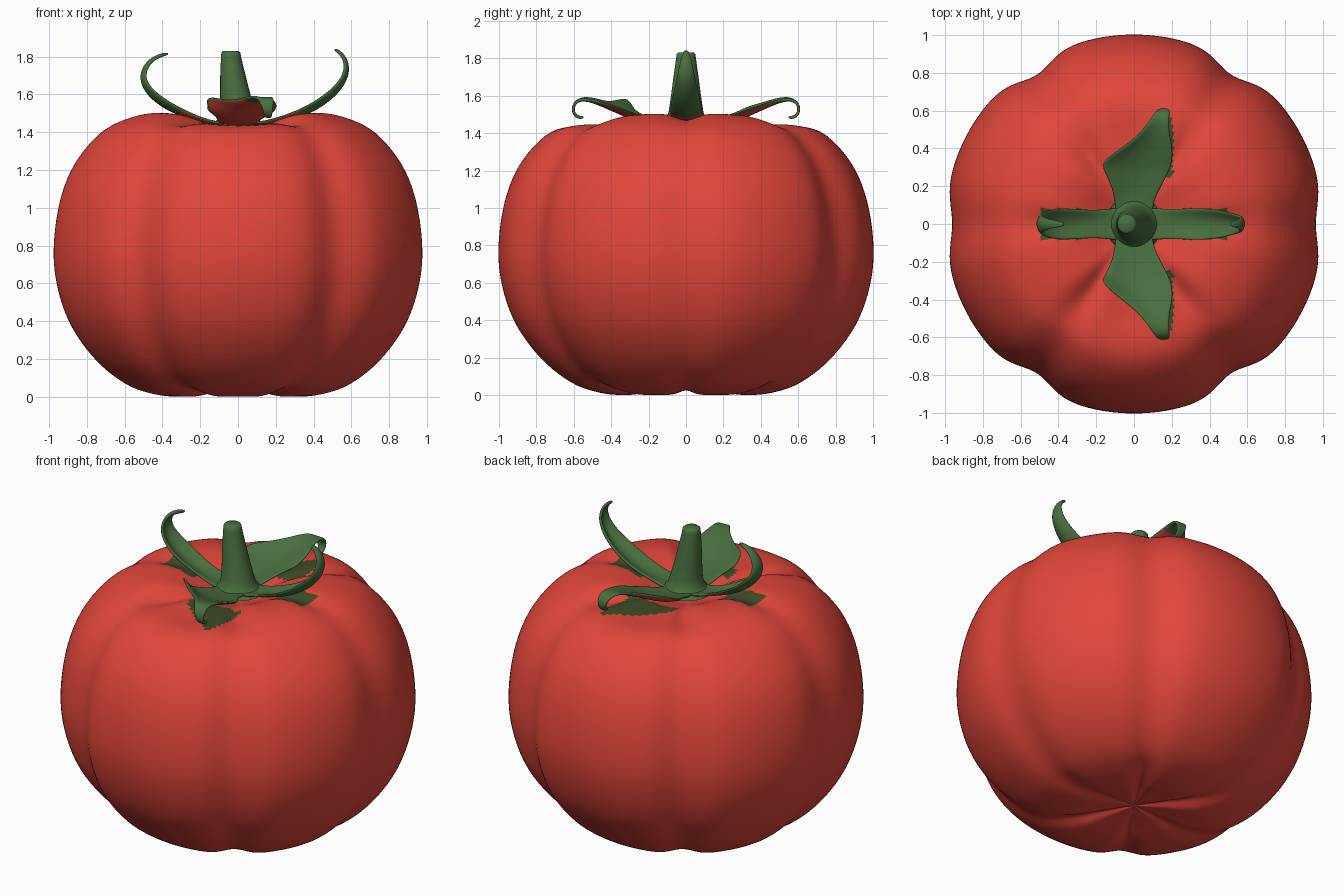
import bpy, bmesh, math
from mathutils import Vector

if "Cube" in bpy.data.objects:
    bpy.data.objects.remove(bpy.data.objects["Cube"])


def material(name, rgb):
    m = bpy.data.materials.new(name)
    m.diffuse_color = (*rgb, 1)
    m.use_nodes = True
    m.node_tree.nodes["Principled BSDF"].inputs["Base Color"].default_value = m.diffuse_color
    return m


RED = material("tomato red", (0.76, 0.062, 0.043))
GREEN = material("leaf green", (0.066, 0.158, 0.049))
OLIVE = material("dark olive", (0.048, 0.072, 0.02))


def finish(name, bm, mats):
    me = bpy.data.meshes.new(name)
    for f in bm.faces:
        f.smooth = True
    bm.to_mesh(me)
    bm.free()
    for m in mats:
        me.materials.append(m)
    ob = bpy.data.objects.new(name, me)
    bpy.context.collection.objects.link(ob)
    return ob


def spline(pts, n):
    """Catmull-Rom resampling of a 2D profile, n steps per span."""
    p = [Vector(q) for q in pts]
    p = [p[0]] + p + [p[-1]]
    out = []
    for i in range(1, len(p) - 2):
        a, b, c, d = p[i - 1:i + 3]
        for k in range(n):
            t = k / n
            out.append(0.5 * (2 * b + (c - a) * t + (2 * a - 5 * b + 4 * c - d) * t * t
                              + (3 * b - a - 3 * c + d) * t ** 3))
    out.append(p[-1])
    return out


def skin_rings(bm, rings):
    for a, b in zip(rings, rings[1:]):
        n = len(a)
        for i in range(n):
            bm.faces.new((a[i], b[i], b[(i + 1) % n], a[(i + 1) % n]))


# Fruit: turned profile with six lobes divided by grooves
PROFILE = [(0.015, 1.38), (.1, 1.39), (.2, 1.43), (.32, 1.48), (.45, 1.503), (.6, 1.475), (.75, 1.395),
           (.89, 1.23), (.97, 1.03), (1.003, .78), (.98, .57), (.905, .37), (.77, .19), (.61, .065),
           (.46, .012), (.32, .0), (.2, .015), (.015, .04)]
GROOVES = [(0, .04, .16), (57, .06, .15), (123, .06, .15), (180, .04, .16), (237, .06, .15), (303, .06, .15)]


def groove(th):
    g = 0
    for deg, depth, width in GROOVES:
        d = (th - math.radians(deg) + math.pi) % (2 * math.pi) - math.pi
        g += depth * math.exp(-(d / width) ** 2)
    return g


bm = bmesh.new()
N = 180
rings = []
for r, z in spline(PROFILE, 5):
    ring = []
    for i in range(N):
        th = 2 * math.pi * i / N
        g = groove(th)
        fade = min(1, r / .3)
        zz = z
        if z > 0.78:   # front and back lobes sit lower than the side lobes
            bump = math.exp(-((r - .45) / .2) ** 2)
            zz -= bump * (.07 * abs(math.sin(th)) ** 5 + .8 * g)
        else:
            zz += .6 * g * math.exp(-((r - .35) / .25) ** 2)
        rr = r * (1 - g * fade)
        ring.append(bm.verts.new((rr * math.cos(th), rr * math.sin(th), zz)))
    rings.append(ring)
skin_rings(bm, rings)
bm.faces.new(rings[0])
bm.faces.new(rings[-1][::-1])
# dark patches on the skin beneath the leaves
for f in bm.faces:
    c = f.calc_center_median()
    ax, ay = abs(c.x), abs(c.y)
    side = ay < .08 and .27 < ax < .5
    ends = .25 < ay < .56 and -.12 + max(0, ay - .33) * 1.2 < c.x < .205
    if c.z > 1.3 and (side or ends):
        f.material_index = 1
bmesh.ops.recalc_face_normals(bm, faces=bm.faces)
finish("tomato_fruit", bm, [RED, OLIVE])

# Stem: tapered, leaning slightly to the left
bm = bmesh.new()
rings = []
for z, cx, r in [(1.425, 0, .15), (1.45, 0, .125), (1.475, 0, .103), (1.52, -.003, .092), (1.6, -.014, .08),
                 (1.7, -.027, .067), (1.8, -.037, .053), (1.822, -.038, .05), (1.83, -.038, .042)]:
    rings.append([bm.verts.new((cx + r * math.cos(a), r * math.sin(a), z))
                  for a in (2 * math.pi * i / 32 for i in range(32))])
skin_rings(bm, rings)
bm.faces.new(rings[-1])
bmesh.ops.recalc_face_normals(bm, faces=bm.faces)
finish("stem", bm, [GREEN])


def leaf(name, rows, place, red_to):
    """Rows: distance, height, low edge, high edge, edge lifts; underside is red near the stem."""
    bm = bmesh.new()
    grid = []
    for i, (d, z, lo, hi, llo, lhi) in enumerate(rows):
        a, b = rows[max(0, i - 1)], rows[min(len(rows) - 1, i + 1)]
        t = Vector((b[0] - a[0], b[1] - a[1])).normalized()
        line = []
        for s in (-1, -.5, 0, .5, 1):
            lift = (llo if s < 0 else lhi) * s * s
            side = (lo + hi) / 2 + (hi - lo) / 2 * s
            line.append(bm.verts.new(place(d - t.y * lift, side, z + t.x * lift)))
        grid.append(line)
    for k, (a, b) in enumerate(zip(grid, grid[1:])):
        for i in range(4):
            f = bm.faces.new((a[i], a[i + 1], b[i + 1], b[i]))
            f.material_index = 1 if rows[k][0] < red_to else 0
    bm.faces.ensure_lookup_table()
    bm.normal_update()
    if bm.faces[4].normal.z < 0:
        bmesh.ops.reverse_faces(bm, faces=bm.faces)
    ob = finish(name, bm, [GREEN, GREEN, RED])
    so = ob.modifiers.new("thickness", "SOLIDIFY")
    so.thickness = .018
    so.offset = -1
    so.material_offset = 1
    sub = ob.modifiers.new("smooth", "SUBSURF")
    sub.levels = sub.render_levels = 2


# Narrow side leaves curling upward
def narrow(pts):
    return [(d, z, -w, w, l, l) for d, z, w, l in pts]


leaf("leaf_right", narrow([(0, 1.455, .09, 0), (.1, 1.45, .085, .005), (.2, 1.46, .075, .02), (.33, 1.49, .082, .035),
                           (.44, 1.545, .075, .04), (.53, 1.62, .055, .035), (.575, 1.70, .04, .025),
                           (.573, 1.765, .028, .015), (.545, 1.81, .016, .006), (.505, 1.832, .006, 0)]),
     lambda d, s, z: (d, s, z), .3)
leaf("leaf_left", narrow([(0, 1.455, .09, 0), (.1, 1.45, .085, .005), (.2, 1.465, .07, .02), (.31, 1.50, .075, .035),
                          (.41, 1.55, .08, .04), (.485, 1.62, .065, .035), (.51, 1.69, .045, .025),
                          (.485, 1.755, .03, .015), (.43, 1.795, .016, .006), (.365, 1.808, .006, 0)]),
     lambda d, s, z: (-d, s, z), .3)

# Broad front and back leaves with drooping curled tips
for name, sy, corner in (("leaf_front", -1, .11), ("leaf_back", 1, .045)):
    leaf(name, [(0, 1.455, -.09, .09, 0, 0), (.11, 1.45, -.1, .1, .01, .01), (.2, 1.465, -.115, .14, .03, .03),
                (.29, 1.485, -.16, .19, .04, .03), (.345, 1.51, -.175, .205, corner, .03),
                (.41, 1.54, -.06, .205, .03, .02), (.48, 1.572, .035, .185, .02, .01),
                (.55, 1.592, .085, .185, .01, 0), (.602, 1.572, .115, .19, 0, 0),
                (.617, 1.52, .13, .185, 0, 0), (.59, 1.475, .14, .18, 0, 0), (.545, 1.475, .15, .175, 0, 0)],
         lambda d, s, z, sy=sy: (s, sy * d, z), .44)
